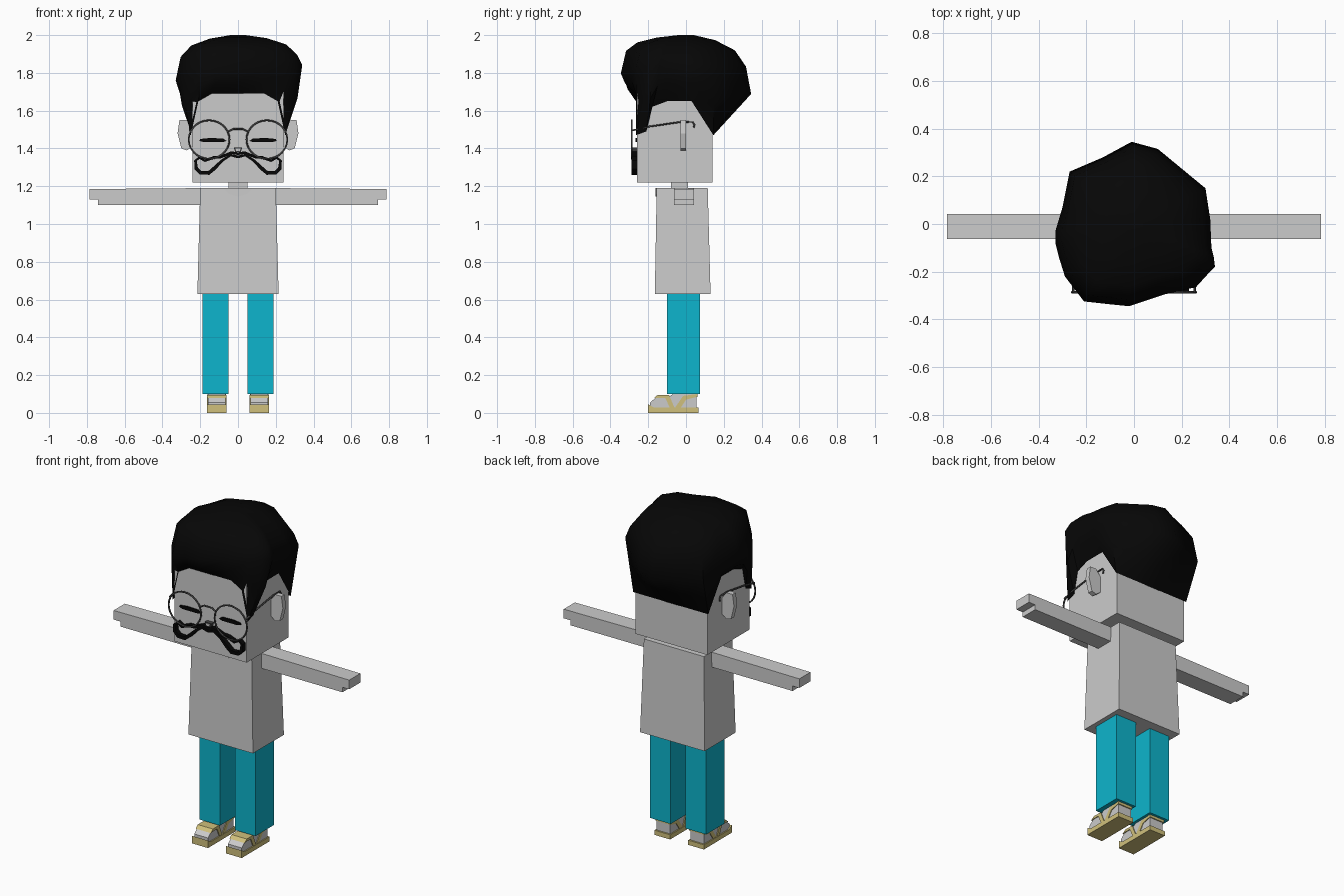
import bpy, bmesh, math
from mathutils import Vector

cube = bpy.data.objects.get("Cube")
if cube:
    bpy.data.objects.remove(cube, do_unlink=True)


def material(name, r, g, b):
    m = bpy.data.materials.new(name)
    m.use_nodes = True
    m.diffuse_color = (r, g, b, 1)
    m.node_tree.nodes["Principled BSDF"].inputs["Base Color"].default_value = (r, g, b, 1)
    return m


GREY = material("plain grey", .6, .6, .6)
BLACK = material("hair black", .002, .002, .002)
CYAN = material("trouser cyan", .004, .46, .61)
TAN = material("sandal tan", .63, .53, .2)
WIRE = material("wire grey", .06, .06, .06)


def finish(name, bm, mat, mirror=False):
    bmesh.ops.recalc_face_normals(bm, faces=bm.faces)
    mesh = bpy.data.meshes.new(name)
    bm.to_mesh(mesh)
    bm.free()
    mesh.materials.append(mat)
    ob = bpy.data.objects.new(name, mesh)
    bpy.context.collection.objects.link(ob)
    if mirror:
        ob.modifiers.new("Mirror", 'MIRROR')
    return ob


def loft(name, rings, mat, mirror=False, closed=False, caps=True):
    """Join equal rings of points with quads, then cap or close the ends."""
    bm = bmesh.new()
    vs = [[bm.verts.new(p) for p in ring] for ring in rings]
    n = len(vs[0])
    pairs = list(zip(vs, vs[1:])) + ([(vs[-1], vs[0])] if closed else [])
    for a, b in pairs:
        for i in range(n):
            j = (i + 1) % n
            bm.faces.new((a[i], a[j], b[j], b[i]))
    if caps and not closed:
        bm.faces.new(vs[0])
        bm.faces.new(vs[-1])
    return finish(name, bm, mat, mirror)


def rect(x0, x1, y0, y1, z):
    return [(x0, y0, z), (x1, y0, z), (x1, y1, z), (x0, y1, z)]


def box(name, x, y, z, mat, mirror=False):
    return loft(name, [rect(*x, *y, h) for h in z], mat, mirror)


def front_prism(name, pts, y, mat, mirror=False):
    return loft(name, [[(a, d, b) for a, b in pts] for d in y], mat, mirror)


def side_prism(name, pts, x, mat, mirror=False):
    return loft(name, [[(d, a, b) for a, b in pts] for d in x], mat, mirror)


def wire(name, pts, cyclic=False, mirror=True):
    cu = bpy.data.curves.new(name, 'CURVE')
    cu.dimensions = '3D'
    cu.bevel_depth = .005
    cu.bevel_resolution = 1
    cu.use_fill_caps = True
    sp = cu.splines.new('POLY')
    sp.points.add(len(pts) - 1)
    for p, co in zip(sp.points, pts):
        p.co = (*co, 1)
    sp.use_cyclic_u = cyclic
    cu.materials.append(WIRE)
    ob = bpy.data.objects.new(name, cu)
    bpy.context.collection.objects.link(ob)
    if mirror:
        ob.modifiers.new("Mirror", 'MIRROR')


# Body
loft("torso", [rect(-.215, .215, -.165, .13, .63), rect(-.2, .2, -.155, .115, 1.19)], GREY)
box("neck", (-.05, .05), (-.08, .01), (1.17, 1.23), GREY)
box("head", (-.24, .24), (-.26, .14), (1.22, 1.79), GREY)
front_prism("collar", [(-.08, 1.19), (-.05, 1.16), (0, 1.145), (.05, 1.16), (.08, 1.19)],
            (-.161, -.15), GREY)
front_prism("arm_and_hand", [(.19, 1.1), (.74, 1.1), (.74, 1.13), (.785, 1.13),
                             (.785, 1.185), (.19, 1.19)], (-.063, .043), GREY, True)
box("trouser_leg", (.05, .187), (-.1, .075), (.1, .64), CYAN, True)
front_prism("ear", [(.23, 1.5), (.27, 1.55), (.31, 1.55), (.32, 1.48),
                    (.30, 1.4), (.27, 1.39), (.23, 1.42)], (-.03, 0), GREY, True)

# Sandals
side_prism("sole", [(-.2, 0), (.065, 0), (.065, .028), (-.17, .028), (-.2, .045)],
           (.06, .165), TAN, True)
side_prism("foot", [(-.19, .025), (-.19, .055), (-.155, .085), (-.09, .085),
                    (-.07, .1), (.055, .1), (.055, .025)], (.067, .158), GREY, True)
side_prism("toe_strap", [(-.17, .078), (-.15, .095), (-.09, .095), (-.06, .025),
                         (-.085, .025), (-.11, .08), (-.15, .08)], (.062, .163), TAN, True)
side_prism("ankle_strap", [(-.06, .025), (-.03, .025), (0, .07), (.06, .085),
                           (.06, .1), (-.015, .09)], (.063, .162), TAN, True)

# Face
front_prism("closed_eye", [(.06, 1.44), (.08, 1.433), (.18, 1.433), (.205, 1.44),
                           (.2, 1.45), (.15, 1.455), (.08, 1.453)], (-.268, -.259), BLACK, True)
front_prism("nose", [(-.022, 1.405), (.022, 1.405), (.015, 1.382), (-.015, 1.382)],
            (-.285, -.255), WIRE)
front_prism("nose_tip", [(-.014, 1.4), (.014, 1.4), (.009, 1.387), (-.009, 1.387)],
            (-.288, -.28), GREY)

# Moustache: a thick outline ribbon
half = [(.035, 1.378), (.09, 1.355), (.13, 1.352), (.175, 1.335), (.205, 1.352),
        (.225, 1.335), (.222, 1.295), (.2, 1.272), (.155, 1.27), (.125, 1.295),
        (.085, 1.335), (.04, 1.365)]
path = [Vector(p) for p in [(0, 1.372)] + half + [(0, 1.355)]
        + [(-x, z) for x, z in reversed(half)]]
rings = []
for i, p in enumerate(path):
    d = (path[(i + 1) % len(path)] - path[i - 1]).normalized()
    side = Vector((-d.y, d.x)) * (.01 if p.y < 1.335 else .007)
    a, b = p + side, p - side
    rings.append([(a.x, -.288, a.y), (b.x, -.288, b.y), (b.x, -.257, b.y), (a.x, -.257, a.y)])
loft("moustache", rings, BLACK, closed=True)

# Glasses
steps = [math.tau * i / 28 for i in range(28)]
wire("glasses_rim", [(.153 + .108 * math.cos(t), -.287, 1.447 + .102 * math.sin(t))
                     for t in steps], cyclic=True)
wire("glasses_bridge", [(-.05, -.287, 1.49), (-.025, -.287, 1.503), (.025, -.287, 1.503),
                        (.05, -.287, 1.49)], mirror=False)
wire("glasses_temple", [(.255, -.287, 1.495), (.255, -.2, 1.515), (.255, -.03, 1.54),
                        (.255, .035, 1.54), (.255, .045, 1.525), (.255, .04, 1.51)])

# Hair: hairline and widest outline, front centre round to back centre
rim_half = [(0, -.265, 1.69), (.14, -.265, 1.69), (.21, -.265, 1.65), (.25, -.265, 1.47),
            (.25, -.21, 1.49), (.25, -.18, 1.62), (.25, -.1, 1.65), (.25, .03, 1.65),
            (.25, .145, 1.47), (.12, .145, 1.47), (0, .145, 1.47)]
rim = rim_half + [(-x, y, z) for x, y, z in rim_half[-2:0:-1]]
outline = [(-.02, -.345), (.13, -.295), (.26, -.265), (.31, -.21), (.34, -.18), (.335, -.14),
           (.325, -.1), (.32, .02), (.3, .15), (.1, .315), (-.01, .345),
           (-.13, .28), (-.27, .22), (-.3, .07), (-.33, -.03), (-.33, -.08),
           (-.315, -.14), (-.29, -.22), (-.21, -.325), (-.12, -.335)]
wide = [Vector((x, y, 1.8 + .12 * x - .32 * max(0, y))) for x, y in outline]
bulge = []
for r, w in zip(map(Vector, rim), wide):
    m = r.lerp(w, .5)
    if r.y < .1:
        m.xy = r.xy.lerp(w.xy, .72)
    bulge.append(m)
layers = [rim, bulge, wide]
for scale, height, tilt in ((.92, 1.875, .12), (.75, 1.94, .06), (.45, 1.98, .02), (.12, 2, 0)):
    layers.append([(w.x * scale, w.y * scale, height - tilt * w.y) for w in wide])
bm_hair = loft("hair", layers, BLACK, caps=False)
bm = bmesh.new()
bm.from_mesh(bm_hair.data)
bm.faces.new([v for v in bm.verts if v.co.z > 1.999][::1])
bmesh.ops.recalc_face_normals(bm, faces=bm.faces)
bm.to_mesh(bm_hair.data)
bm.free()
for ob in bpy.context.selected_objects:
    ob.select_set(False)
bm_hair.select_set(True)
bpy.context.view_layer.objects.active = bm_hair
bpy.ops.object.shade_smooth_by_angle(angle=math.radians(50))
